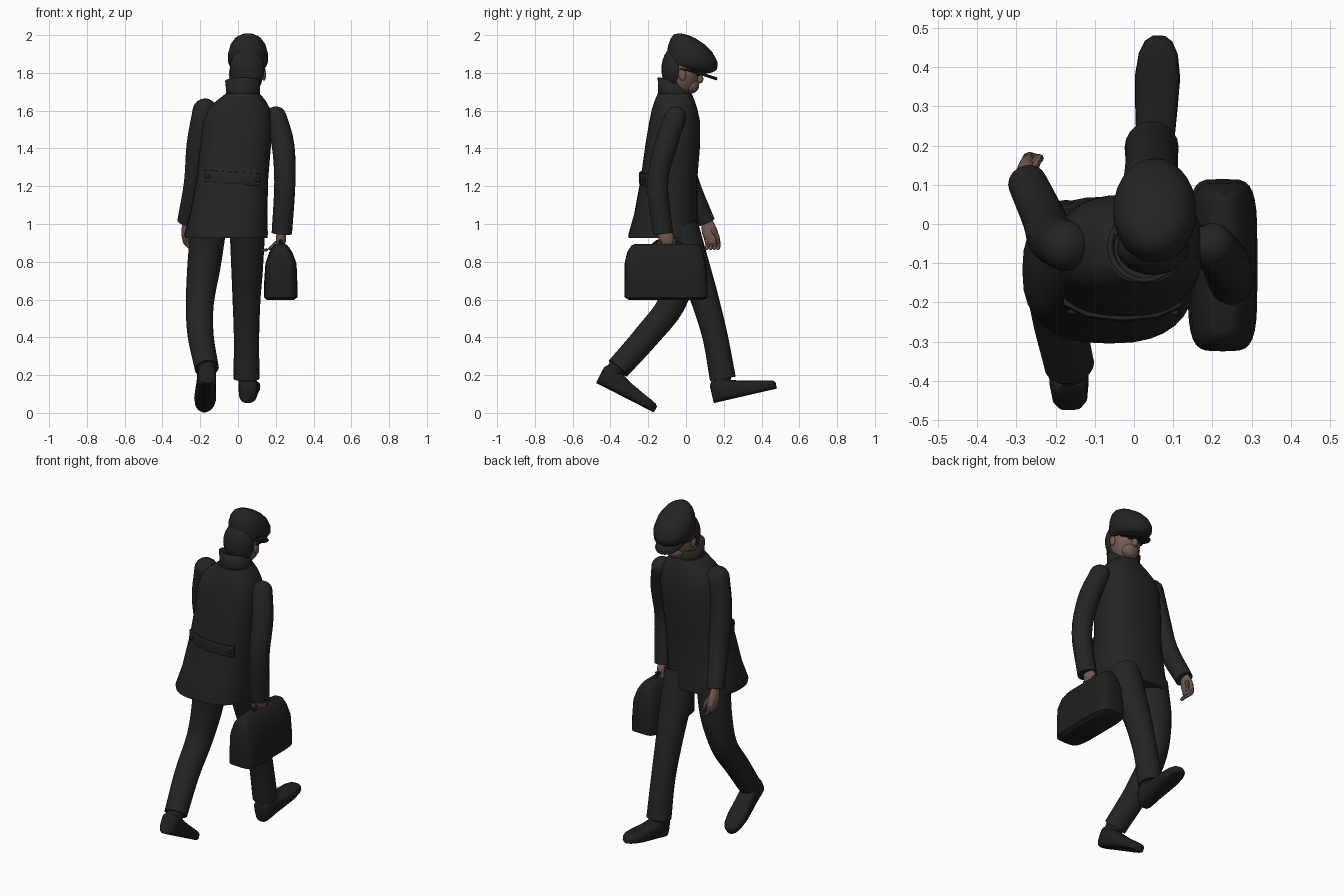
import bpy, math
from mathutils import Vector as V, Matrix

if "Cube" in bpy.data.objects:
    bpy.data.objects.remove(bpy.data.objects["Cube"])


def material(name, rgb):
    m = bpy.data.materials.new(name)
    m.use_nodes = True
    m.diffuse_color = (*rgb, 1)
    b = m.node_tree.nodes["Principled BSDF"]
    b.inputs["Base Color"].default_value = (*rgb, 1)
    b.inputs["Roughness"].default_value = 0.8
    return m


CLOTH = material("black cloth", (0.018, 0.018, 0.018))
LEATHER = material("black leather", (0.014, 0.014, 0.014))
SKIN = material("skin", (0.17, 0.105, 0.082))


def loft(name, rings, mat, n=24, power=1.0, angle=40, caps=True):
    """Skin a list of rings (centre, u axis, v axis); power below 1 squares them."""
    verts, faces = [], []
    for c, u, v in rings:
        for i in range(n):
            a = 2 * math.pi * i / n
            k, s = math.cos(a), math.sin(a)
            k = math.copysign(abs(k) ** power, k)
            s = math.copysign(abs(s) ** power, s)
            verts.append(V(c) + V(u) * k + V(v) * s)
    for r in range(len(rings) - 1):
        for i in range(n):
            j = (i + 1) % n
            faces.append((r * n + i, r * n + j, r * n + n + j, r * n + n + i))
    if caps:
        faces.append(tuple(reversed(range(n))))
        faces.append(tuple(range((len(rings) - 1) * n, len(rings) * n)))
    me = bpy.data.meshes.new(name)
    me.from_pydata(verts, [], faces)
    me.materials.append(mat)
    ob = bpy.data.objects.new(name, me)
    bpy.context.collection.objects.link(ob)
    bpy.context.view_layer.objects.active = ob
    bpy.ops.object.select_all(action="DESELECT")
    ob.select_set(True)
    bpy.ops.object.mode_set(mode="EDIT")
    bpy.ops.mesh.select_all(action="SELECT")
    bpy.ops.mesh.normals_make_consistent(inside=False)
    bpy.ops.object.mode_set(mode="OBJECT")
    bpy.ops.object.shade_smooth_by_angle(angle=math.radians(angle))
    return ob


def smooth_path(points, steps=4):
    """Catmull-Rom through (x, y, z, radius) points."""
    p = [V(q) for q in points]
    p = [2 * p[0] - p[1]] + p + [2 * p[-1] - p[-2]]
    out = []
    for a, b, c, d in zip(p, p[1:], p[2:], p[3:]):
        for i in range(steps):
            t = i / steps
            out.append(0.5 * (2 * b + (c - a) * t + (2 * a - 5 * b + 4 * c - d) * t * t
                              + (3 * b - a - 3 * c + d) * t ** 3))
    return out + [p[-2]]


def tube(name, points, mat, n=18, round_start=False, round_end=False, flat=1.0):
    """Round limb along a path, with optional domed ends."""
    path = smooth_path(points)
    pos, rad = [q.to_3d() for q in path], [q[3] for q in path]
    rings = []

    def ring(c, d, r):
        u = V((1, 0, 0)) if abs(d.x) < 0.9 else V((0, 0, 1))
        u = (u - d * u.dot(d)).normalized()
        rings.append((c, u * r * flat, d.cross(u) * r))

    dome = [math.radians(a) for a in (80, 60, 40, 20)]
    d = (pos[1] - pos[0]).normalized()
    if round_start:
        for a in dome:
            ring(pos[0] - d * rad[0] * math.sin(a), d, rad[0] * math.cos(a))
    for i, c in enumerate(pos):
        d = (pos[min(i + 1, len(pos) - 1)] - pos[max(i - 1, 0)]).normalized()
        ring(c, d, rad[i])
    if round_end:
        for a in reversed(dome):
            ring(pos[-1] + d * rad[-1] * math.sin(a), d, rad[-1] * math.cos(a))
    return loft(name, rings, mat, n)


def ellipsoid(name, centre, size, mat, tilt=0):
    rot = Matrix.Rotation(math.radians(tilt), 3, "X")
    rings = []
    for i in range(1, 14):
        a = math.pi * i / 14
        s = math.sin(a)
        rings.append((V(centre) + rot @ V((0, 0, -size[2] * math.cos(a))),
                      rot @ V((size[0] * s, 0, 0)), rot @ V((0, size[1] * s, 0))))
    return loft(name, rings, mat)


def level(x0, x1, y0, y1, z, slope=0.0):
    """Ring filling a rectangle at height z, falling towards +y by slope."""
    h = (y1 - y0) / 2
    return (((x0 + x1) / 2, (y0 + y1) / 2, z), ((x1 - x0) / 2, 0, 0), (0, h, -slope * h))


# Coat: flared body, stand-up collar and half belt with buttons
loft("coat", [
    level(-0.28, 0.155, -0.305, 0.07, 0.925),
    level(-0.285, 0.158, -0.305, 0.07, 0.945),
    level(-0.255, 0.155, -0.275, 0.06, 1.05),
    level(-0.22, 0.16, -0.24, 0.06, 1.24),
    level(-0.2, 0.175, -0.215, 0.075, 1.42),
    level(-0.19, 0.18, -0.195, 0.075, 1.54),
    level(-0.165, 0.17, -0.18, 0.06, 1.61),
    level(-0.11, 0.145, -0.165, 0.045, 1.655),
    level(-0.065, 0.115, -0.15, 0.03, 1.69)], CLOTH, 32, 0.8)
collar = loft("collar", [
    level(-0.07, 0.12, -0.15, 0.03, 1.66),
    level(-0.062, 0.115, -0.148, 0.03, 1.70, 0.1),
    level(-0.068, 0.12, -0.15, 0.035, 1.757, 0.2)], CLOTH, 28, caps=False)
thick = collar.modifiers.new("thickness", "SOLIDIFY")
thick.thickness = 0.012
belt = [(-0.18, -0.195, 1.255), (-0.12, -0.225, 1.25), (-0.03, -0.236, 1.243),
        (0.06, -0.227, 1.237), (0.12, -0.2, 1.232)]
loft("half_belt", [(p, (0, 0, 0.033), (0, 0.014, 0)) for p in belt], CLOTH, 16, 0.4)
for i, (x, y, z) in enumerate([(-0.158, -0.225, 1.253), (0.105, -0.227, 1.234)]):
    ellipsoid(f"belt_button_{i}", (x, y, z), (0.012, 0.008, 0.012), LEATHER)

# Sleeves
tube("right_sleeve", [(-0.175, -0.055, 1.6, 0.065), (-0.21, -0.035, 1.42, 0.062),
                      (-0.23, 0.015, 1.22, 0.056), (-0.272, 0.105, 1.01, 0.05)],
     CLOTH, round_start=True)
tube("left_sleeve", [(0.2, -0.055, 1.565, 0.058), (0.238, -0.105, 1.42, 0.06),
                     (0.248, -0.15, 1.22, 0.056), (0.232, -0.122, 0.95, 0.054)],
     CLOTH, round_start=True)

# Swinging hand: palm, four curled fingers and thumb
tube("right_palm", [(-0.273, 0.108, 1.02, 0.03), (-0.275, 0.125, 0.96, 0.042),
                    (-0.272, 0.14, 0.92, 0.038)], SKIN, 14, round_end=True, flat=0.6)
for i in range(4):
    y = 0.105 + 0.02 * i
    tube(f"right_finger_{i}", [(-0.275, y, 0.93, 0.012), (-0.268, y + 0.008, 0.893, 0.011),
                               (-0.25, y + 0.005, 0.872, 0.01)], SKIN, 8, round_end=True)
tube("right_thumb", [(-0.26, 0.14, 0.97, 0.014), (-0.245, 0.165, 0.935, 0.012),
                     (-0.24, 0.168, 0.905, 0.01)], SKIN, 8, round_end=True)

# Gripping hand
tube("left_palm", [(0.23, -0.12, 0.97, 0.034), (0.228, -0.105, 0.925, 0.042),
                   (0.226, -0.1, 0.895, 0.036)], SKIN, 14, round_end=True, flat=0.65)
for i in range(4):
    y = -0.135 + 0.024 * i
    tube(f"left_finger_{i}", [(0.24, y, 0.915, 0.011), (0.222, y, 0.885, 0.011),
                              (0.2, y, 0.895, 0.01)], SKIN, 8, round_end=True)
tube("left_thumb", [(0.21, -0.075, 0.905, 0.012), (0.165, -0.06, 0.868, 0.009),
                    (0.125, -0.055, 0.86, 0.006)], SKIN, 8, round_end=True)

# Bag with bevelled shoulders, and its handle
loft("bag", [
    level(0.155, 0.295, -0.3, 0.09, 0.597),
    level(0.137, 0.315, -0.325, 0.115, 0.612),
    level(0.137, 0.315, -0.325, 0.115, 0.67),
    level(0.145, 0.31, -0.325, 0.105, 0.79),
    level(0.165, 0.288, -0.312, 0.09, 0.85),
    level(0.188, 0.264, -0.29, 0.075, 0.885),
    level(0.2, 0.252, -0.275, 0.06, 0.893)], LEATHER, 32, 0.45, 35)
tube("bag_handle", [(0.226, -0.18, 0.885, 0.009), (0.226, -0.14, 0.91, 0.01),
                    (0.226, -0.06, 0.91, 0.01), (0.226, -0.02, 0.885, 0.009)], LEATHER, 8)

# Trouser legs
tube("right_trouser_leg", [(-0.155, -0.04, 0.99, 0.095), (-0.18, -0.03, 0.78, 0.088),
                           (-0.202, -0.075, 0.58, 0.074), (-0.198, -0.205, 0.41, 0.069),
                           (-0.165, -0.36, 0.235, 0.064)], CLOTH, 20)
tube("left_trouser_leg", [(0.05, -0.03, 0.99, 0.095), (0.048, 0.05, 0.75, 0.083),
                          (0.045, 0.1, 0.6, 0.074), (0.045, 0.155, 0.4, 0.067),
                          (0.045, 0.195, 0.18, 0.069)], CLOTH, 20)


def shoe(side, heel, pitch, yaw, ankle):
    """Shoe lofted from heel to toe, then pitched into the stride."""
    rot = Matrix.Rotation(math.radians(yaw), 3, "Z") @ Matrix.Rotation(math.radians(pitch), 3, "X")
    rings = []
    for y, w, top in [(0, 0.032, 0.095), (0.012, 0.045, 0.115), (0.05, 0.05, 0.12),
                      (0.1, 0.05, 0.105), (0.16, 0.054, 0.085), (0.24, 0.058, 0.066),
                      (0.3, 0.05, 0.054), (0.33, 0.036, 0.046), (0.342, 0.018, 0.036)]:
        rings.append((V(heel) + rot @ V((0, y, top / 2)),
                      rot @ V((w, 0, 0)), rot @ V((0, 0, top / 2))))
    loft(side + "_shoe", rings, LEATHER, 20, 0.6, 50)
    tube(side + "_ankle", [ankle, (*(V(heel) + rot @ V((0, 0.055, 0.08))), 0.048)], LEATHER, 14)


shoe("left", (0.052, 0.148, 0.052), 13, -2, (0.045, 0.195, 0.22, 0.05))
shoe("right", (-0.162, -0.475, 0.158), -27, 3, (-0.165, -0.355, 0.25, 0.05))

# Head: skin, hair at the back, ears, nose, spectacles
ellipsoid("neck", (0.035, -0.045, 1.73), (0.065, 0.065, 0.09), SKIN)
ellipsoid("head", (0.05, -0.02, 1.81), (0.085, 0.09, 0.13), SKIN)
ellipsoid("chin", (0.052, 0.025, 1.735), (0.052, 0.045, 0.045), SKIN)
ellipsoid("nose", (0.055, 0.07, 1.77), (0.015, 0.022, 0.026), SKIN, 20)
ellipsoid("hair", (0.048, -0.062, 1.82), (0.092, 0.068, 0.115), CLOTH)
for s, side in ((-1, "right"), (1, "left")):
    ellipsoid(side + "_ear", (0.05 + s * 0.088, -0.02, 1.79), (0.011, 0.02, 0.032), SKIN, 10)
    tube(side + "_spectacle_arm", [(0.05 + s * 0.09, -0.03, 1.82, 0.005),
                                   (0.05 + s * 0.086, 0.02, 1.812, 0.005),
                                   (0.05 + s * 0.062, 0.07, 1.803, 0.005)], LEATHER, 8)
    ellipsoid(side + "_lens", (0.05 + s * 0.035, 0.066, 1.8), (0.024, 0.01, 0.018), LEATHER)

# Flat cap leaning forward, with peak
rot = Matrix.Rotation(math.radians(-18), 3, "X")
base = V((0.053, 0.028, 1.85))


def cap_ring(shift, height, rx, ry):
    return (base + rot @ V((0, shift, height)), rot @ V((rx, 0, 0)), rot @ V((0, ry, 0)))


loft("cap_crown", [cap_ring(-0.025, -0.03, 0.088, 0.108), cap_ring(-0.008, -0.012, 0.098, 0.128),
                   cap_ring(0, 0.012, 0.106, 0.14), cap_ring(-0.008, 0.05, 0.106, 0.138),
                   cap_ring(-0.028, 0.09, 0.094, 0.117), cap_ring(-0.05, 0.118, 0.07, 0.085),
                   cap_ring(-0.063, 0.133, 0.04, 0.045), cap_ring(-0.068, 0.137, 0.012, 0.014)],
     CLOTH, 28, angle=60)
loft("cap_peak", [cap_ring(0.055, -0.044, 0.076, 0.1), cap_ring(0.055, -0.036, 0.08, 0.104),
                  cap_ring(0.05, -0.028, 0.076, 0.1)], LEATHER, 24)
